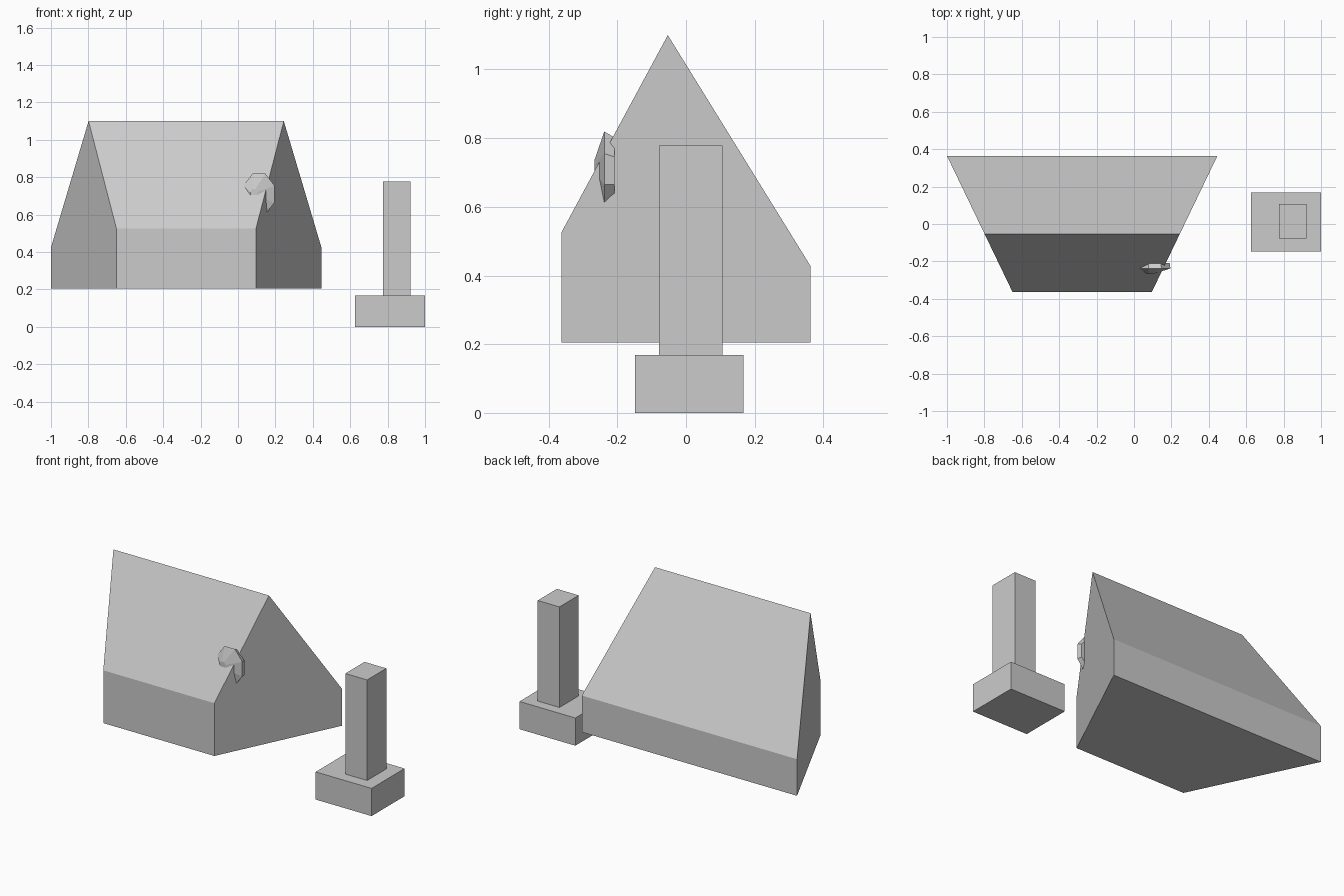
import bpy, bmesh, math

if "Cube" in bpy.data.objects:
    bpy.data.objects.remove(bpy.data.objects["Cube"])


def make_object(name, bm):
    bmesh.ops.recalc_face_normals(bm, faces=bm.faces)
    mesh = bpy.data.meshes.new(name)
    bm.to_mesh(mesh)
    bm.free()
    obj = bpy.data.objects.new(name, mesh)
    bpy.context.collection.objects.link(obj)
    return obj


def box(name, low, high):
    bm = bmesh.new()
    bmesh.ops.create_cube(bm, size=1)
    for v in bm.verts:
        v.co = [(a + b) / 2 + c * (b - a) for a, b, c in zip(low, high, v.co)]
    return make_object(name, bm)


def loft(name, rings):
    """Join matching rings of points with quads and cap both ends."""
    bm = bmesh.new()
    rows = [[bm.verts.new(p) for p in ring] for ring in rings]
    n = len(rows[0])
    for a, b in zip(rows, rows[1:]):
        for i in range(n):
            j = (i + 1) % n
            bm.faces.new((a[i], a[j], b[j], b[i]))
    bm.faces.new(rows[0])
    bm.faces.new(rows[-1])
    return make_object(name, bm)


# Gabled block: one profile lofted between two slanted ends
profile = [(-0.363, 0.205), (0.363, 0.205), (0.363, 0.427),
           (-0.053, 1.10), (-0.363, 0.525)]


def gable_end(side):
    return [(-0.277 + side * (0.5475 + 0.4815 * y), y, z) for y, z in profile]


loft("gabled_roof_block", [gable_end(-1), gable_end(1)])


# Small faceted disc poking through the roof near the gable edge
def octagon(x, y, z, rx, rz):
    angles = [math.pi / 8 + i * math.pi / 4 for i in range(8)]
    return [(x + rx * math.cos(a), y, z + rz * math.sin(a)) for a in angles]


loft("roof_disc", [octagon(0.112, -0.208, 0.705, 0.085, 0.105),
                   octagon(0.112, -0.238, 0.71, 0.09, 0.118),
                   octagon(0.085, -0.266, 0.71, 0.02, 0.03)])

# Free-standing pillar on its plinth
box("plinth", (0.625, -0.148, 0), (1.0, 0.168, 0.168))
box("pillar", (0.775, -0.078, 0.168), (0.921, 0.106, 0.778))
